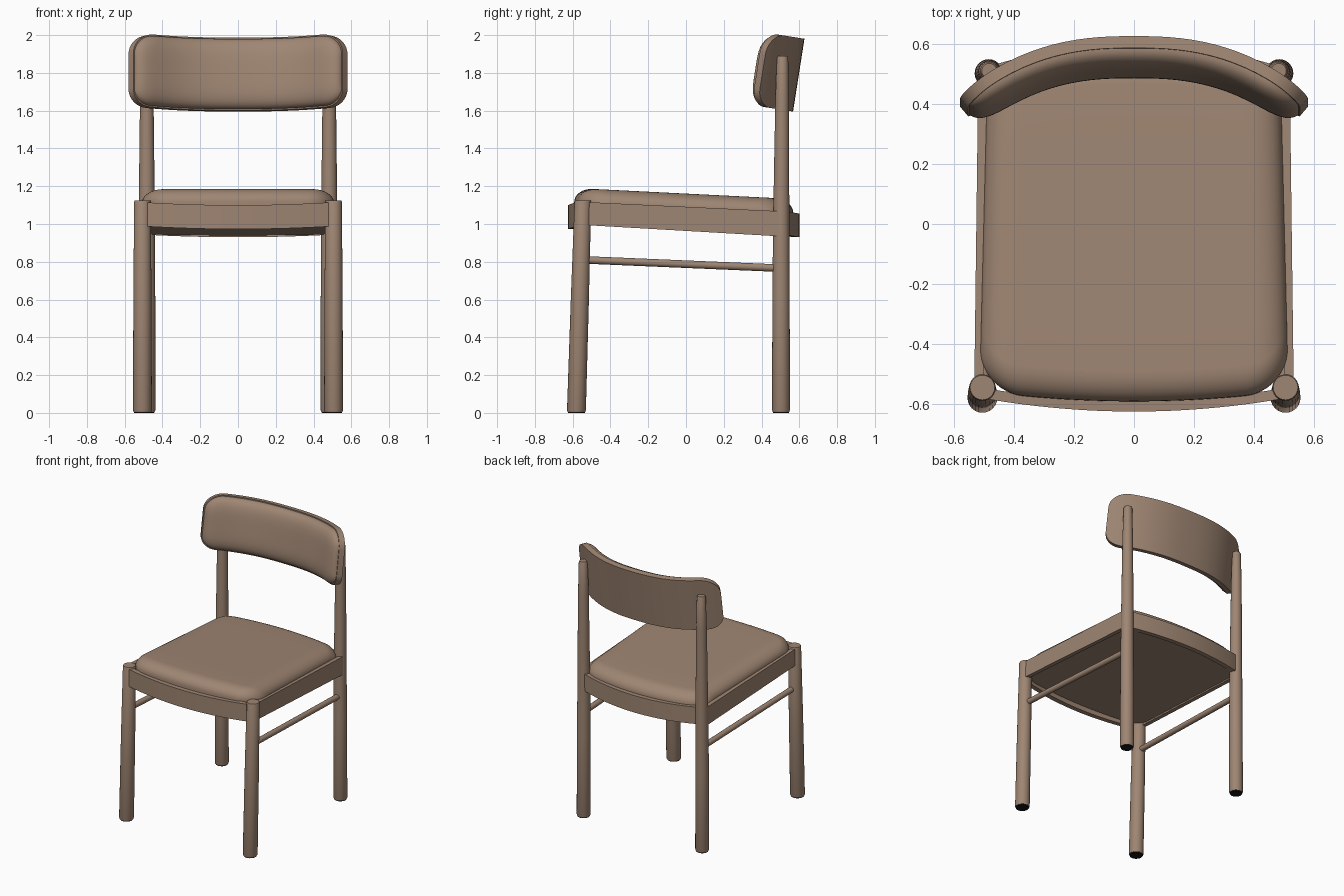
import bpy, bmesh, math

if "Cube" in bpy.data.objects:
    bpy.data.objects.remove(bpy.data.objects["Cube"])

def material(name, rgb):
    m = bpy.data.materials.new(name)
    m.diffuse_color = (*rgb, 1)
    m.use_nodes = True
    m.node_tree.nodes["Principled BSDF"].inputs["Base Color"].default_value = m.diffuse_color
    return m

BROWN = material("warm_brown", (0.345, 0.237, 0.17))
BLACK = material("black_rubber", (0.008, 0.008, 0.008))

def loft(name, sections, mat=BROWN, angle=35):
    """Skin a list of equal-length closed sections and cap both ends."""
    bm = bmesh.new()
    rings = [[bm.verts.new(p) for p in sec] for sec in sections]
    n = len(rings[0])
    for a, b in zip(rings, rings[1:]):
        for i in range(n):
            j = (i + 1) % n
            bm.faces.new((a[i], a[j], b[j], b[i]))
    bm.faces.new(rings[0])
    bm.faces.new(rings[-1])
    bmesh.ops.recalc_face_normals(bm, faces=bm.faces)
    me = bpy.data.meshes.new(name)
    bm.to_mesh(me)
    bm.free()
    me.materials.append(mat)
    ob = bpy.data.objects.new(name, me)
    bpy.context.collection.objects.link(ob)
    bpy.ops.object.select_all(action='DESELECT')
    ob.select_set(True)
    bpy.context.view_layer.objects.active = ob
    bpy.ops.object.shade_smooth_by_angle(angle=math.radians(angle))
    return ob

def ring(x, y, z, r, axis='z', n=24):
    pts = []
    for i in range(n):
        a = 2 * math.pi * i / n
        c, s = r * math.cos(a), r * math.sin(a)
        pts.append((x + c, y + s, z) if axis == 'z' else (x + c, y, z + s))
    return pts

def stations(S, R, flat=16, corner=8):
    """Positions from -S to S, packed closely in the rounded corners."""
    right = [S - R + R * math.sin(math.pi / 2 * i / corner) for i in range(1, corner + 1)]
    mid = [(S - R) * (2 * i / flat - 1) for i in range(flat + 1)]
    return [-v for v in reversed(right)] + mid + right

def corner_inset(s, S, R):
    """How far a rounded corner cuts in at position s."""
    d = max(0, abs(s) - (S - R))
    return R - math.sqrt(max(0, R * R - d * d))

# Legs, feet, side rails and stretchers, mirrored left and right
FRONT = [(0.006, -0.58, 0.506, 0.047), (0.014, -0.58, 0.506, 0.05), (0.6, -0.562, 0.506, 0.048),
         (1.118, -0.546, 0.506, 0.044), (1.125, -0.546, 0.506, 0.041)]
BACK = [(0.006, 0.503, 0.485, 0.044), (0.014, 0.503, 0.485, 0.047),
        (0.6, 0.503, 0.484, 0.046), (1.0, 0.504, 0.483, 0.043),
        (1.4, 0.507, 0.483, 0.039), (1.65, 0.509, 0.483, 0.036),
        (1.88, 0.511, 0.483, 0.03), (1.89, 0.511, 0.483, 0.025)]
for side, m in (("left", -1), ("right", 1)):
    for part, path in (("front", FRONT), ("back", BACK)):
        loft(f"{part}_leg_{side}", [ring(m * x, y, z, r) for z, y, x, r in path])
        z, y, x, r = path[0]
        loft(f"{part}_foot_{side}", [ring(m * x, y, 0, r - 0.003),
                                     ring(m * x, y, 0.007, r - 0.001)], BLACK)
    loft(f"side_rail_{side}", [
        [(m * (x + dx), y, z) for dx, z in ((-.015, lo), (.015, lo), (.015, hi), (-.015, hi))]
        for x, y, lo, hi in ((0.518, -0.53, 0.994, 1.116), (0.505, 0.49, 0.935, 1.068))])
    loft(f"stretcher_{side}", [ring(m * 0.503, -0.56, 0.811, 0.02, 'y', 16),
                               ring(m * 0.484, 0.5, 0.766, 0.02, 'y', 16)])

# Curved front and back rails
def curved_rail(name, half, y_out, bow, thick, lo, hi, rise):
    secs = []
    for i in range(25):
        t = i / 12 - 1
        y, dz = y_out + bow * t * t, rise * t * t
        secs.append([(half * t, y, lo + dz), (half * t, y + thick, lo + dz),
                     (half * t, y + thick, hi + dz), (half * t, y, hi + dz)])
    loft(name, secs)

curved_rail("front_rail", 0.48, -0.626, 0.04, 0.035, 0.973, 1.1, 0.014)
curved_rail("back_rail", 0.465, 0.602, -0.07, -0.035, 0.93, 1.055, 0.012)

# Seat cushion with rounded edges, sloping down to the back
secs = []
q = [(1 - math.cos(math.pi / 2 * i / 8), math.sin(math.pi / 2 * i / 8)) for i in range(9)]
for s in stations(1, 0.28, 16, 12):
    d = max(0, abs(s) - 0.76) / 0.24
    puff = 0.074 * math.sqrt(max(0, 1 - d ** 2.3))
    cut = corner_inset(s, 1, 0.28) * 0.5
    y0, y1 = -0.592 + 0.035 * s * s + cut, 0.568 - 0.06 * s * s - cut * 0.6
    top = [(y0 + 0.1 * a, b) for a, b in q]
    top += [(y0 + 0.1 + (y1 - y0 - 0.2) * k / 6, 1) for k in range(1, 6)]
    top += [(y1 - 0.1 * a, b) for a, b in reversed(q)]
    sec = [(y, 1.087 - 0.05 * y + puff * h) for y, h in top]
    sec += [(y, 0.974 - 0.06 * y) for y in (y1, y0)]
    secs.append([(s * (0.502 - 0.025 * y), y, z) for y, z in sec])
loft("seat_cushion", secs, angle=50)

# Backrest: a bent, tilted board with a padded front
def bend(s, depth, h):
    """Offset forward from the curved back face, then tilt."""
    t, p, drop = abs(s) / 0.58, 2.5, 0.192
    slope = -math.copysign(p * drop / 0.58 * t ** (p - 1), s)
    n = math.hypot(1, slope)
    x = s + depth * slope / n
    y = -drop * t ** p - depth / n
    return (x, 0.597 + 0.988 * y + 0.155 * h, 1.788 + 0.988 * h - 0.155 * y)

H, TOP_R, LOW_R = 0.195, 0.115, 0.09
board, pad = [], []
for s in stations(0.58, TOP_R, 24):
    hi, lo = H - corner_inset(s, 0.58, TOP_R), -H + corner_inset(s, 0.58, LOW_R)
    hs = [lo + (hi - lo) * k / 3 for k in range(4)]
    board.append([bend(s, 0, v) for v in hs] + [bend(s, 0.04, v) for v in reversed(hs)])
W = 0.574
for s in stations(W, TOP_R, 24, 12):
    hi = H - 0.007 - corner_inset(s, W, TOP_R - 0.005)
    lo = -H + 0.007 + corner_inset(s, W, LOW_R - 0.005)
    edge = math.sqrt(max(0, 1 - (abs(s) / W) ** 14))
    sec = [bend(s, 0.02, hi), bend(s, 0.02, lo)]
    for i in range(21):
        v = -math.cos(math.pi * i / 20)
        bulge = 0.057 * edge * math.sqrt(max(0, 1 - abs(v) ** 4))
        sec.append(bend(s, 0.041 + bulge, (hi + lo) / 2 + (hi - lo) / 2 * v))
    pad.append(sec)
loft("backrest_board", board)
loft("backrest_pad", pad, angle=50)
